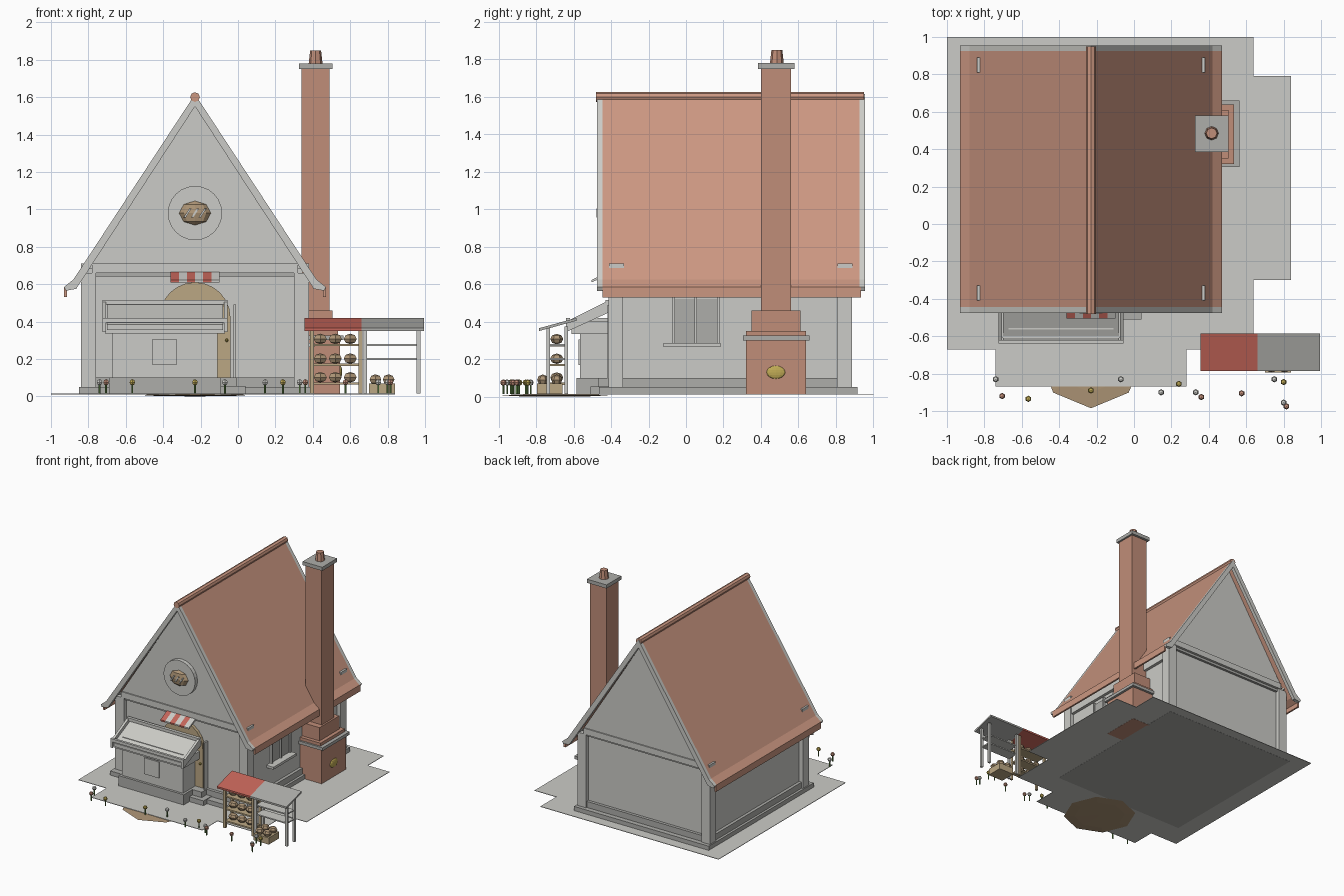
import bpy, bmesh, math
from mathutils import Matrix, Vector

if "Cube" in bpy.data.objects:
    bpy.data.objects.remove(bpy.data.objects["Cube"], do_unlink=True)


def material(name, *rgb):
    m = bpy.data.materials.new(name)
    m.use_nodes = True
    m.diffuse_color = (*rgb, 1)
    m.node_tree.nodes["Principled BSDF"].inputs["Base Color"].default_value = (*rgb, 1)
    return m


STONE = material("pale stone", .60, .60, .57)
TRIM = material("grey trim", .42, .42, .40)
TILE = material("roof terracotta", .60, .31, .22)
BRICK = material("chimney brick", .53, .27, .19)
RED = material("awning red", .55, .13, .10)
WOOD = material("tan wood", .50, .39, .23)
BREAD = material("bread brown", .42, .30, .18)
BRASS = material("brass yellow", .52, .40, .09)
GREEN = material("stem green", .13, .27, .07)

CX, CY = -0.23, 0.235      # house centre
GROUND = 0.015


def finish(name, bm, mat):
    bmesh.ops.recalc_face_normals(bm, faces=bm.faces)
    me = bpy.data.meshes.new(name)
    bm.to_mesh(me)
    bm.free()
    me.materials.append(mat)
    ob = bpy.data.objects.new(name, me)
    bpy.context.collection.objects.link(ob)
    return ob


def box(name, x, y, z, mat):
    bm = bmesh.new()
    bmesh.ops.create_cube(bm, size=1)
    for v in bm.verts:
        v.co = [(r[0] + r[1]) / 2 + c * (r[1] - r[0]) for r, c in zip((x, y, z), v.co)]
    return finish(name, bm, mat)


def prism(name, pts, axis, span, mat):
    """Extrude a 2D outline along the named axis."""
    bm = bmesh.new()
    i = "xyz".index(axis)
    verts = []
    for a, b in pts:
        co = [a, b]
        co.insert(i, span[0])
        verts.append(bm.verts.new(co))
    face = bm.faces.new(verts)
    new = bmesh.ops.extrude_face_region(bm, geom=[face])["geom"]
    step = Vector((0, 0, 0))
    step[i] = span[1] - span[0]
    bmesh.ops.translate(bm, vec=step, verts=[g for g in new if isinstance(g, bmesh.types.BMVert)])
    return finish(name, bm, mat)


def ball(name, centre, radii, mat, seg=6, rings=4):
    bm = bmesh.new()
    bmesh.ops.create_uvsphere(bm, u_segments=seg, v_segments=rings, radius=1)
    bmesh.ops.transform(bm, matrix=Matrix.Translation(centre) @ Matrix.Diagonal((*radii, 1)), verts=bm.verts)
    return finish(name, bm, mat)


def rod(name, centre, r1, r2, length, mat, axis="z", seg=8):
    bm = bmesh.new()
    bmesh.ops.create_cone(bm, cap_ends=True, segments=seg, radius1=r1, radius2=r2, depth=length)
    turn = {"z": Matrix(), "y": Matrix.Rotation(math.pi / 2, 4, "X"), "x": Matrix.Rotation(math.pi / 2, 4, "Y")}
    bmesh.ops.transform(bm, matrix=Matrix.Translation(centre) @ turn[axis], verts=bm.verts)
    return finish(name, bm, mat)


# Ground, plinth and round mat
prism("ground", [(-1, 1), (.64, 1), (.64, .79), (.84, .79), (.84, -.3), (.64, -.3), (.64, -.67),
                 (.28, -.67), (.28, -.87), (-.74, -.87), (-.74, -.67), (-1, -.67)], "z", (.011, GROUND), STONE)
ball("round_mat", (CX, -.7, .007), (.285, .285, .007), BREAD, 8, 4)
box("plinth", (CX - .62, CX + .62), (CY - .7, CY + .68), (.01, .05), TRIM)

# Walls with recessed panels between posts, sills and beams
box("walls", (CX - .575, CX + .575), (CY - .615, CY + .615), (.05, .68), STONE)
prism("gable", [(CX - .57, .68), (CX + .57, .68), (CX, 1.575)], "y", (CY - .645, CY + .645), STONE)
for sx in (-1, 1):
    xs = sorted((CX + sx * .53, CX + sx * .61))
    for sy in (-1, 1):
        box("corner_post", xs, sorted((CY + sy * .57, CY + sy * .65)), (.05, .66), STONE)
    xs = sorted((CX + sx * .55, CX + sx * .6))
    box("side_sill", xs, (CY - .57, CY + .57), (.05, .1), TRIM)
    box("side_beam", xs, (CY - .57, CY + .57), (.55, .63), STONE)
for sy in (-1, 1):
    box("end_beam", (CX - .55, CX + .55), sorted((CY + sy * .6, CY + sy * .655)), (.66, .71), STONE)
    box("beam_moulding", (CX - .53, CX + .53), sorted((CY + sy * .6, CY + sy * .635)), (.64, .66), TRIM)
    box("end_sill", (CX - .53, CX + .53), sorted((CY + sy * .6, CY + sy * .64)), (.05, .1), TRIM)


# Roof with flared eaves, gable boards, ridge and fascia
def chevron(top, under):
    half = [(.65, .625), (.7, .585)]
    low = [(.69, .565), (.635, .6 - under)]
    right = [(CX + x, z) for x, z in half + low]
    left = [(CX - x, z) for x, z in reversed(half + low)]
    return [(CX, top)] + right + [(CX, top - .04 - under)] + left


prism("roof", chevron(1.615, 0), "y", (CY - .68, CY + .69), TILE)
for y in (CY - .71, CY + .69):
    prism("gable_board", chevron(1.615, .025), "y", (y, y + .03), STONE)
rod("ridge_cap", (CX, CY, 1.6), .026, .026, 1.43, TILE, "y")
for sx in (-1, 1):
    box("eave_fascia", sorted((CX + sx * .685, CX + sx * .7)), (CY - .68, CY + .7), (.53, .585), TILE)
    for y in (-.37, .85):
        box("roof_bracket", (CX + sx * .595 - .015, CX + sx * .595 + .015), (y - .04, y + .04), (.67, .71), STONE)

# Chimney with stepped hearth
box("hearth", (.33, .545), (.32, .64), (.01, .3), BRICK)
box("hearth_ledge", (.33, .565), (.305, .66), (.3, .325), TRIM)
box("hearth_collar", (.33, .535), (.32, .64), (.325, .35), BRICK)
box("hearth_shoulder", (.33, .505), (.35, .61), (.35, .46), BRICK)
box("chimney_shaft", (.34, .49), (.4, .56), (.46, 1.75), BRICK)
box("chimney_cap", (.325, .505), (.385, .58), (1.75, 1.78), TRIM)
rod("chimney_pot", (.415, .485, 1.815), .037, .029, .07, BRICK)
ball("oven_door", (.545, .48, .13), (.012, .05, .035), BRASS, 12, 8)

# Side window
box("window_ledge", (.34, .41), (-.12, .185), (.265, .285), STONE)
box("window_pane", (.34, .352), (-.06, .165), (.285, .52), TRIM)
for y in (-.075, .045, .165):
    box("window_bar", (.34, .365), (y, y + .015), (.285, .53), STONE)

# Arched door, knob, step and striped awning
arch = [(CX - .19, .1), (CX + .19, .1)]
arch += [(CX + .19 * math.cos(a), .42 + .19 * math.sin(a)) for a in [math.pi * i / 12 for i in range(13)]]
prism("door", arch, "y", (-.405, -.37), WOOD)
ball("door_knob", (-.06, -.41, .3), (.01, .01, .01), BRASS)
box("door_frame", (-.025, -.012), (-.42, -.37), (.1, .49), STONE)
box("upper_step", (CX - .26, -.005), (-.47, -.38), (.05, .1), TRIM)
box("lower_step", (CX - .3, .04), (-.51, -.38), (GROUND, .055), TRIM)
for i in range(6):
    x = -.36 + i * .0435
    prism("awning_stripe", [(-.505, .61), (-.505, .622), (-.41, .67), (-.41, .65)], "x", (x, x + .0435),
          STONE if i % 2 else RED)

# Gable medallion with a scored loaf
rod("medallion", (CX, -.425, .98), .145, .145, .035, STONE, "y", 24)
ball("sign_loaf", (CX, -.445, .98), (.085, .03, .065), BREAD, 8, 4)
for i in (-1, 0, 1):
    x = CX + i * .04
    prism("loaf_score", [(x - .022, .955), (x - .01, .955), (x + .022, 1.005), (x + .01, 1.005)],
          "y", (-.478, -.47), STONE)

# Lean-to counter
box("counter_body", (-.67, -.11), (-.565, -.39), (.05, .42), STONE)
box("counter_base", (-.69, -.09), (-.585, -.39), (GROUND, .1), TRIM)
box("counter_fascia", (-.71, -.07), (-.61, -.4), (.335, .4), STONE)
prism("counter_roof", [(-.63, .385), (-.41, .49), (-.41, .46), (-.63, .355)], "x", (-.7, -.08), STONE)
for x in (-.725, -.075):
    prism("counter_roof_rim", [(-.64, .4), (-.41, .515), (-.41, .45), (-.64, .345)], "x", (x, x + .02), STONE)
box("counter_roof_lip", (-.725, -.055), (-.64, -.62), (.395, .42), STONE)
box("counter_roof_ridge", (-.725, -.055), (-.43, -.405), (.49, .515), STONE)
box("counter_hatch", (-.46, -.325), (-.575, -.56), (.17, .305), STONE)

# Market stall with two canopies
for name, x, mat in (("red_canopy", (.355, .66), RED), ("grey_canopy", (.66, .995), TRIM)):
    prism(name, [(-.785, .35), (-.785, .365), (-.585, .42), (-.585, .405)], "x", x, mat)
for x, mat in ((.395, WOOD), (.655, WOOD), (.68, STONE), (.965, STONE)):
    for y in (-.735, -.64):
        box("stall_post", (x - .01, x + .01), (y - .009, y + .009), (GROUND, .375), mat)
for z in (.075, .175, .28):
    box("bread_shelf", (.395, .655), (-.735, -.64), (z - .012, z), WOOD)
    for x in (.44, .52, .6):
        ball("shelf_loaf", (x, -.69, z + .027), (.04, .035, .028), BREAD)
for z in (.205, .28):
    box("stall_shelf", (.68, .965), (-.735, -.64), (z - .01, z), STONE)
box("crate", (.7, .84), (-.795, -.66), (GROUND, .07), WOOD)
for x in (.735, .805):
    for y in (-.765, -.69):
        ball("crate_loaf", (x, y, .09), (.036, .03, .028), BREAD)

# Flowers along the front
beds = {
    STONE: [(-.74, -.83), (-.07, -.83), (.145, -.9), (.33, -.9), (.75, -.83), (.8, -.955)],
    BRICK: [(-.705, -.92), (.36, -.925), (.575, -.905), (.815, -.975)],
    BRASS: [(-.565, -.935), (CX, -.89), (.24, -.855), (.8, -.845)],
}
for mat, spots in beds.items():
    for x, y in spots:
        rod("flower_stem", (x, y, .045), .005, .005, .06, GREEN, seg=5)
        ball("flower_bud", (x, y, .075), (.017, .017, .017), mat)
